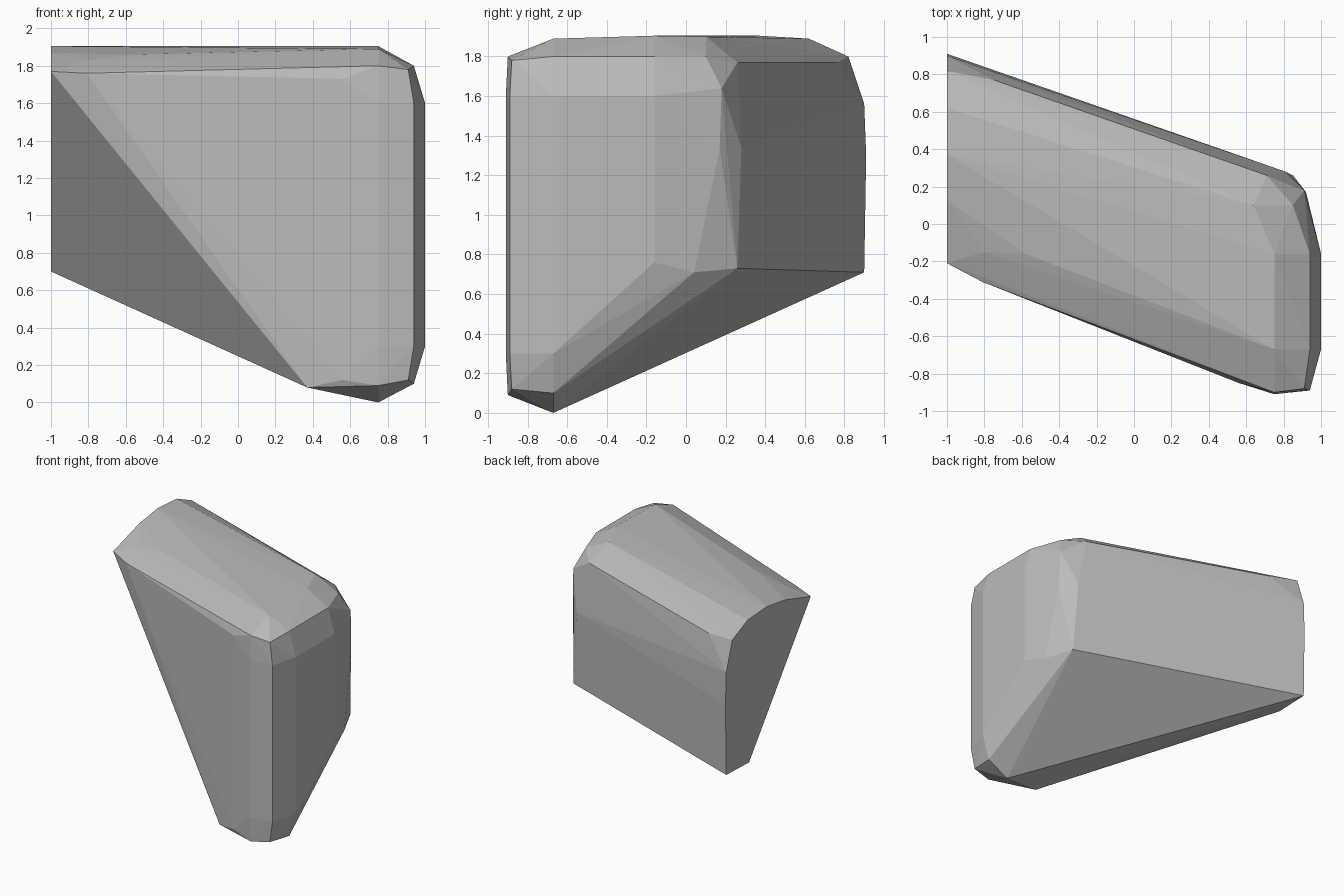
import bpy
import bmesh

if "Cube" in bpy.data.objects:
    bpy.data.objects.remove(bpy.data.objects["Cube"])

# one flat stone colour
stone = bpy.data.materials.new("stone_grey")
stone.diffuse_color = (0.5, 0.5, 0.5, 1.0)
stone.use_nodes = True
stone.node_tree.nodes["Principled BSDF"].inputs["Base Color"].default_value = stone.diffuse_color


def column(outline, heights):
    """Corner points of a vertical facet group: plan outline repeated at heights."""
    return [(x, y, z) for x, y in outline for z in heights]


points = []

# upright bevelled corner at the front right
points += column([(0.75, -0.91), (0.94, -0.89), (1.0, -0.67)], (0.3, 1.6))
points += column([(0.56, -0.85)], (0.12, 1.73))

# bevelled foot
points += [(0.75, -0.67, 0.0), (0.75, -0.90, 0.09), (0.91, -0.88, 0.12),
           (0.94, -0.67, 0.10), (0.37, -0.77, 0.08)]

# right end, narrowing to the back corner
points += column([(1.0, -0.16)], (0.76, 1.6))
points += [(0.95, 0.04, 0.71), (0.85, 0.26, 0.73), (0.92, 0.17, 1.33),
           (0.81, 0.28, 1.34), (0.91, 0.18, 1.64)]

# rim around the top
points += [(0.75, -0.90, 1.80), (0.91, -0.88, 1.78), (0.94, -0.67, 1.80),
           (0.94, -0.16, 1.80), (0.85, 0.10, 1.80), (0.71, 0.26, 1.77),
           (-0.75, 0.77, 1.77), (-0.81, -0.31, 1.76)]

# gently domed top
points += [(0.75, -0.67, 1.89), (0.75, -0.16, 1.905), (0.64, 0.10, 1.90),
           (-0.80, -0.15, 1.83), (-0.58, -0.16, 1.86)]

# flat cut at the left end
points += [(-1.0, y, z) for y, z in [
    (-0.21, 1.77), (0.13, 1.87), (0.37, 1.905), (0.62, 1.89), (0.82, 1.80),
    (0.90, 1.56), (0.91, 1.30), (0.90, 0.71), (0.60, 0.70)]]

# wrap the corners in a faceted rock
bm = bmesh.new()
for p in points:
    bm.verts.new(p)
hull = bmesh.ops.convex_hull(bm, input=bm.verts)
bmesh.ops.delete(bm, geom=[v for v in bm.verts if not v.link_faces], context='VERTS')
bmesh.ops.dissolve_limit(bm, angle_limit=0.015, verts=bm.verts, edges=bm.edges)
bmesh.ops.recalc_face_normals(bm, faces=bm.faces)

mesh = bpy.data.meshes.new("rock")
bm.to_mesh(mesh)
bm.free()
mesh.materials.append(stone)
rock = bpy.data.objects.new("rock", mesh)
bpy.context.collection.objects.link(rock)
